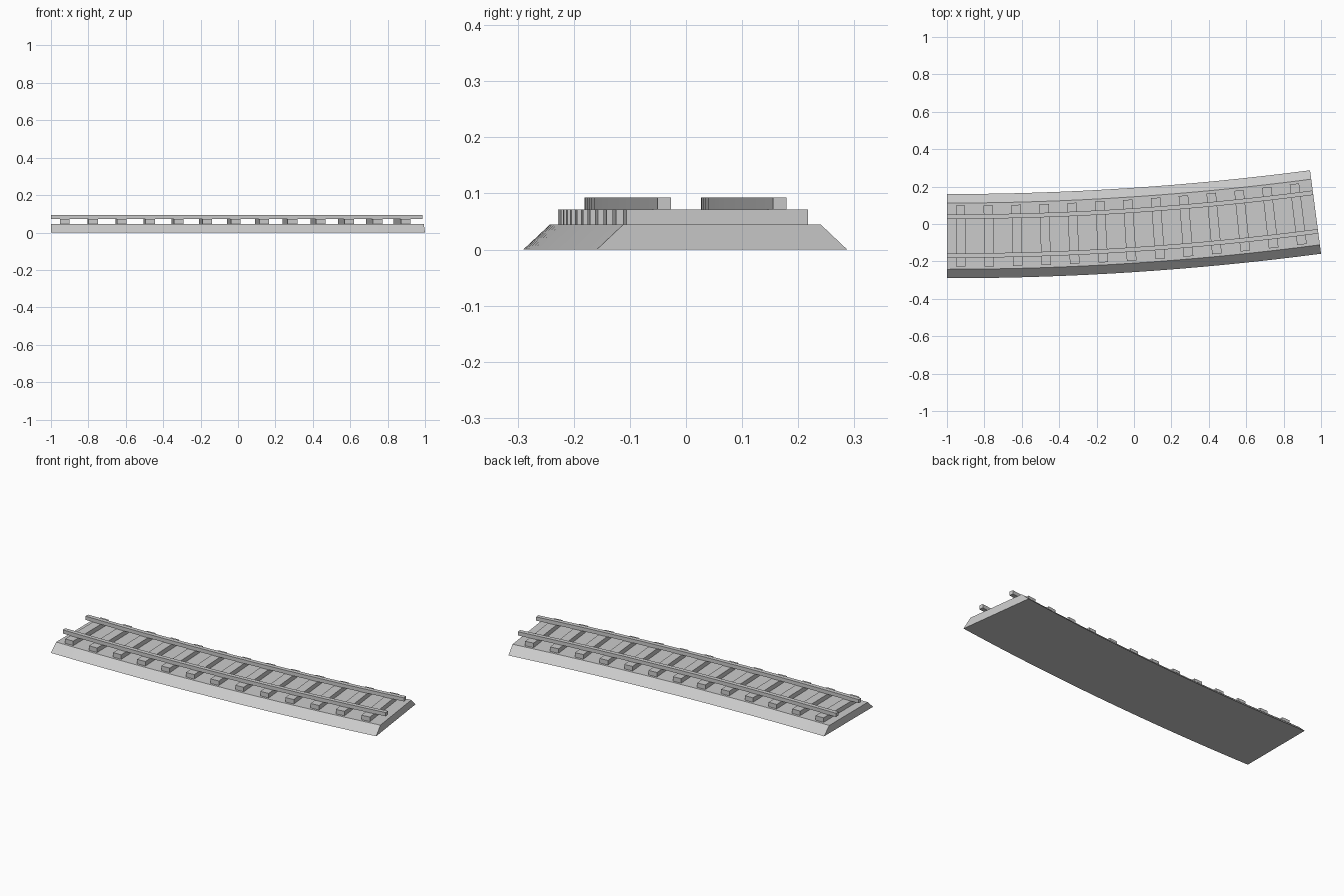
import bpy, bmesh, math

if "Cube" in bpy.data.objects:
    bpy.data.objects.remove(bpy.data.objects["Cube"])

ANGLE = math.radians(7.5)      # sweep of the curved track
HALF = 0.225                   # half width of the ballast bed
R = 2 / math.sin(ANGLE) - HALF # centre line radius
Y0 = -0.065                    # centre line start
SEG = 16

grey = bpy.data.materials.new("light_grey")
grey.diffuse_color = (0.6, 0.6, 0.6, 1)
grey.use_nodes = True
grey.node_tree.nodes["Principled BSDF"].inputs["Base Color"].default_value = grey.diffuse_color


def bend(s, off, z):
    """Point at arc length s along the track, off to the left of its centre."""
    a = s / R
    return (-1 + (R - off) * math.sin(a), Y0 + R - (R - off) * math.cos(a), z)


def add_sweep(name, profile, s0, s1, steps):
    """Sweep a closed (offset, height) profile along the track arc."""
    bm = bmesh.new()
    rings = [[bm.verts.new(bend(s0 + (s1 - s0) * i / steps, o, z)) for o, z in profile]
             for i in range(steps + 1)]
    n = len(profile)
    for a, b in zip(rings, rings[1:]):
        for j in range(n):
            k = (j + 1) % n
            bm.faces.new((a[j], a[k], b[k], b[j]))
    bm.faces.new(rings[0])
    bm.faces.new(rings[-1][::-1])
    bmesh.ops.recalc_face_normals(bm, faces=bm.faces)
    me = bpy.data.meshes.new(name)
    bm.to_mesh(me)
    bm.free()
    me.materials.append(grey)
    ob = bpy.data.objects.new(name, me)
    bpy.context.collection.objects.link(ob)
    return ob


def box(centre, half, z0, z1):
    return [(centre - half, z0), (centre + half, z0), (centre + half, z1), (centre - half, z1)]


LENGTH = R * ANGLE

# Sloped ballast bed
add_sweep("ballast_bed", [(-HALF, 0), (HALF, 0), (0.177, 0.045), (-0.177, 0.045)], 0, LENGTH, SEG)

# Sleepers
for i in range(13):
    s = 0.073 + i * 0.1508
    add_sweep(f"sleeper_{i + 1}", box(0, 0.163, 0.045, 0.071), s - 0.0255, s + 0.0255, 1)

# Rails
for name, side in (("rail_left", 1), ("rail_right", -1)):
    add_sweep(name, box(side * 0.104, 0.012, 0.071, 0.0925), 0, LENGTH, SEG)
